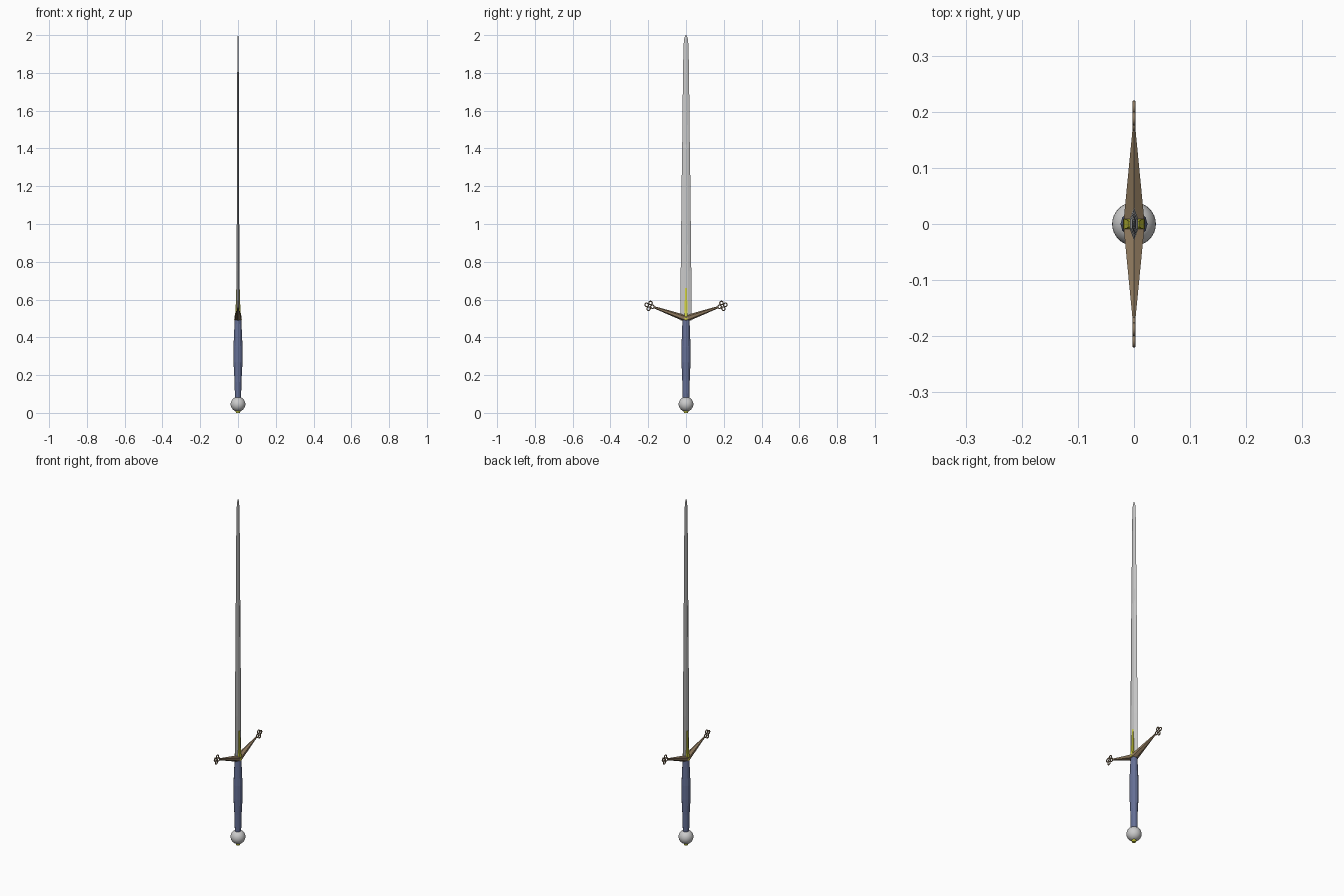
import bpy, bmesh
from math import cos, sin, pi, atan2
from mathutils import Vector, Matrix

if "Cube" in bpy.data.objects:
    bpy.data.objects.remove(bpy.data.objects["Cube"])


def material(name, rgb):
    m = bpy.data.materials.new(name)
    m.diffuse_color = (*rgb, 1)
    m.use_nodes = True
    m.node_tree.nodes["Principled BSDF"].inputs["Base Color"].default_value = m.diffuse_color
    return m


BROWN = material("bronze", (0.27, 0.19, 0.11))
BLUE = material("blue_leather", (0.13, 0.16, 0.30))
YELLOW = material("yellow_brass", (0.65, 0.65, 0.05))


def loft(name, sections, mat=None):
    """Skin a list of equal-length point loops and cap both ends."""
    bm = bmesh.new()
    loops = [[bm.verts.new(p) for p in s] for s in sections]
    n = len(loops[0])
    for a, b in zip(loops, loops[1:]):
        for i in range(n):
            j = (i + 1) % n
            bm.faces.new((a[i], a[j], b[j], b[i]))
    bm.faces.new(loops[0][::-1])
    bm.faces.new(loops[-1])
    bmesh.ops.recalc_face_normals(bm, faces=bm.faces)
    me = bpy.data.meshes.new(name)
    bm.to_mesh(me)
    bm.free()
    ob = bpy.data.objects.new(name, me)
    bpy.context.collection.objects.link(ob)
    if mat:
        me.materials.append(mat)
    return ob


def ellipse(rx, ry, z, n=12):
    return [(rx * cos(2 * pi * i / n), ry * sin(2 * pi * i / n), z) for i in range(n)]


# Blade: flattened hexagonal section, thinner above the fuller
def blade_section(w, t, z):
    f = w * 0.35
    return [(0, w, z), (-t, f, z), (-t, -f, z), (0, -w, z), (t, -f, z), (t, f, z)]


loft("blade", [blade_section(*s) for s in (
    (0.030, 0.007, 0.49), (0.028, 0.007, 0.75), (0.021, 0.006, 1.40),
    (0.020, 0.004, 1.42), (0.016, 0.004, 1.80), (0.013, 0.003, 1.95),
    (0.009, 0.002, 1.985), (0.003, 0.001, 2.0))])

# Grip: faceted barrel
loft("grip", [ellipse(*s) for s in (
    (0.016, 0.018, 0.075), (0.019, 0.020, 0.18), (0.024, 0.024, 0.27),
    (0.024, 0.024, 0.35), (0.019, 0.020, 0.46), (0.017, 0.018, 0.505))], BLUE)

# Pommel and its end nut
bpy.ops.mesh.primitive_uv_sphere_add(segments=32, ring_count=16, radius=0.039, location=(0, 0, 0.046))
bpy.context.object.name = "pommel"
bpy.ops.object.shade_smooth()
loft("pommel_nut", [ellipse(0.011, 0.011, 0), ellipse(0.013, 0.013, 0.012)], YELLOW)

# Guard arms and four-ring finials, one per side
centre = Vector((0, 0.193, 0.567))
tilt = atan2(0.067, 0.193)


def arm_section(y, z, rx, rz):
    return [(rx * sin(k * pi / 3), y, z + rz * cos(k * pi / 3)) for k in range(6)]


for side, label in ((1, "right"), (-1, "left")):
    loft("guard_arm_" + label, [arm_section(0, 0.499, 0.022, 0.019),
                                arm_section(side * 0.169, 0.559, 0.003, 0.006)], BROWN)
    for k in range(4):
        a = tilt + k * pi / 2
        p = centre + 0.016 * Vector((0, cos(a), sin(a)))
        bpy.ops.mesh.primitive_torus_add(major_segments=16, minor_segments=8,
                                         major_radius=0.0092, minor_radius=0.003,
                                         location=(0, side * p.y, p.z), rotation=(0, pi / 2, 0))
        ring = bpy.context.object
        ring.name = f"finial_ring_{label}_{k + 1}"
        ring.data.materials.append(BROWN)
        bpy.ops.object.shade_smooth()

# Langets: tapered tongues on both flats of the blade
for side, label in ((1, "front"), (-1, "back")):
    loft("langet_" + label, [
        [(side * x, y, z) for x, y in ((0.002, -w), (t, -w), (t, w), (0.002, w))]
        for w, t, z in ((0.009, 0.020, 0.495), (0.008, 0.013, 0.54), (0.005, 0.009, 0.66))], YELLOW)
